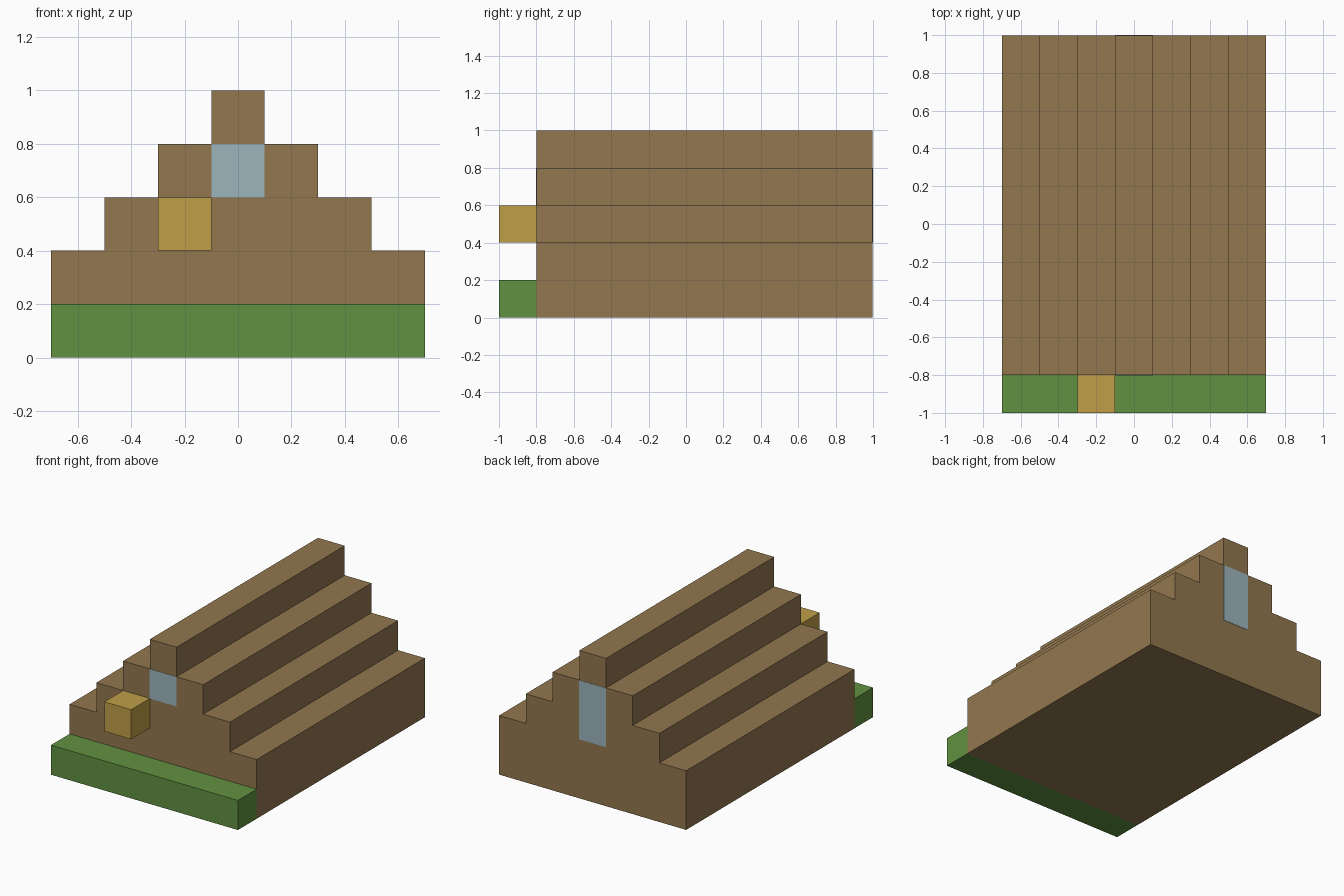
import bpy
import bmesh

cube = bpy.data.objects.get("Cube")
if cube:
    bpy.data.objects.remove(cube, do_unlink=True)


def make_material(name, srgb):
    linear = [((c / 255 + 0.055) / 1.055) ** 2.4 for c in srgb] + [1.0]
    mat = bpy.data.materials.new(name)
    mat.use_nodes = True
    mat.diffuse_color = linear
    bsdf = mat.node_tree.nodes["Principled BSDF"]
    bsdf.inputs["Base Color"].default_value = linear
    bsdf.inputs["Roughness"].default_value = 0.9
    return mat


def extrude_profile(name, profile, y_front, y_back, mat):
    """Extrude an (x, z) outline from y_front to y_back."""
    bm = bmesh.new()
    face = bm.faces.new([bm.verts.new((x, y_front, z)) for x, z in profile])
    result = bmesh.ops.extrude_face_region(bm, geom=[face])
    moved = [g for g in result["geom"] if isinstance(g, bmesh.types.BMVert)]
    bmesh.ops.translate(bm, verts=moved, vec=(0, y_back - y_front, 0))
    if face.is_valid and len(bm.faces) < len(profile) + 2:
        bm.faces.new([v for v in face.verts])
    bmesh.ops.recalc_face_normals(bm, faces=bm.faces)
    mesh = bpy.data.meshes.new(name)
    bm.to_mesh(mesh)
    bm.free()
    mesh.materials.append(mat)
    obj = bpy.data.objects.new(name, mesh)
    bpy.context.collection.objects.link(obj)
    return obj


def box(name, x0, x1, y0, y1, z0, z1, mat):
    outline = [(x0, z0), (x1, z0), (x1, z1), (x0, z1)]
    return extrude_profile(name, outline, y0, y1, mat)


wood = make_material("brown wood", (146, 119, 79))
grass = make_material("grass green", (97, 145, 65))
gold = make_material("golden yellow", (192, 159, 72))
glass = make_material("pale blue glass", (157, 181, 188))

BLOCK = 0.2
PLATE = 0.002
FRONT, BACK = -0.8, 1.0 - PLATE

# Stepped house: each step is one block in and one block up
right_side = [(0.7, 0.0)]
for step in range(4):
    x = 0.7 - step * BLOCK
    z = 0.4 + step * BLOCK
    right_side += [(x, z), (x - BLOCK, z)] if step < 3 else [(x, z)]
left_side = [(-x, z) for x, z in reversed(right_side)]
extrude_profile("stepped_house", right_side + left_side, FRONT, BACK, wood)

# Grass strip and the block standing out from the front wall
box("grass_strip", -0.7, 0.7, -1.0, FRONT, 0.0, BLOCK, grass)
box("front_lamp", -0.3, -0.1, -1.0, FRONT, 0.4, 0.6, gold)

# Window panes on the front and back walls
box("front_window", -0.1, 0.1, FRONT - PLATE, FRONT, 0.6, 0.8, glass)
box("back_window", -0.1, 0.1, BACK, BACK + PLATE, 0.4, 0.8, glass)
